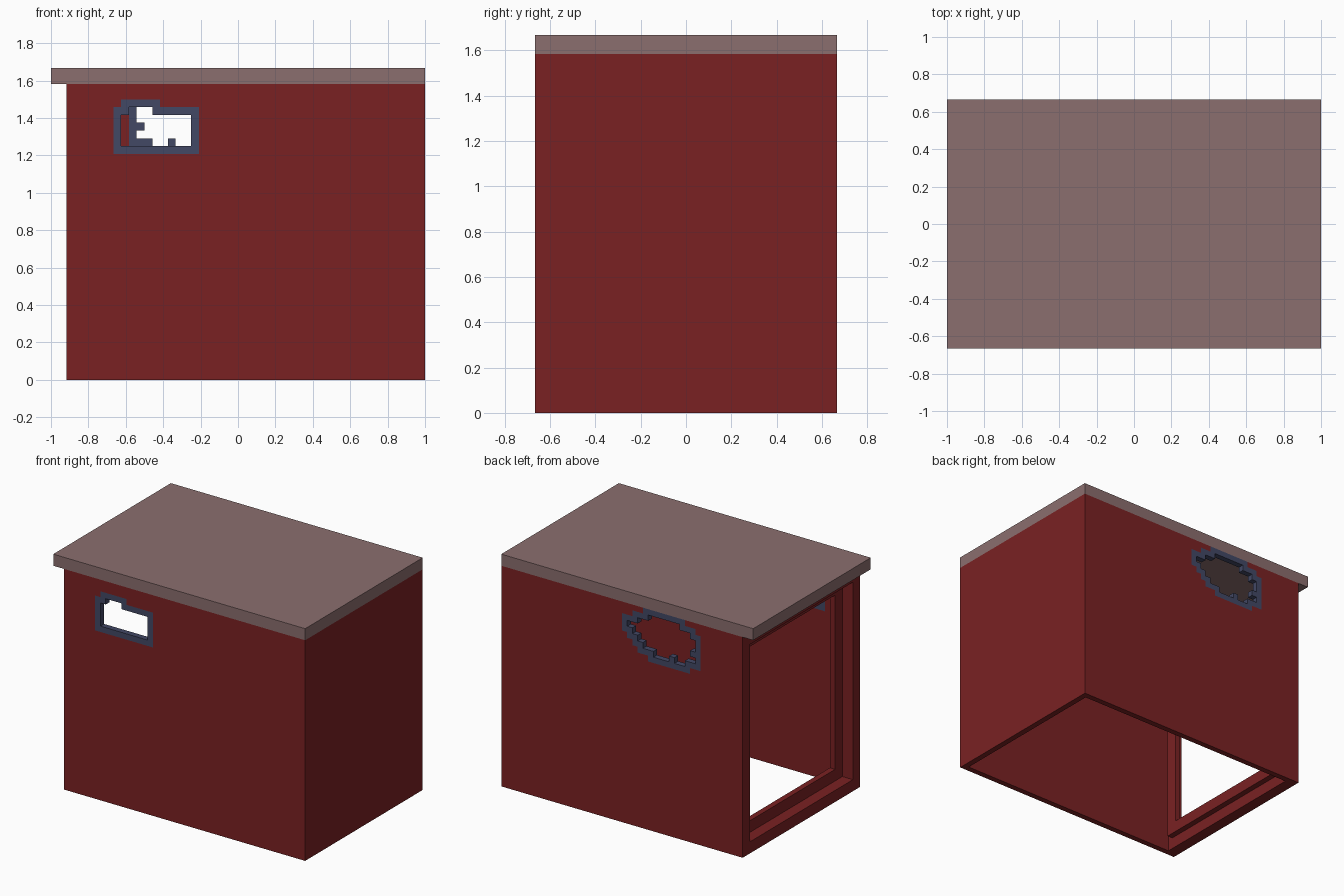
import bpy, bmesh

if "Cube" in bpy.data.objects:
    bpy.data.objects.remove(bpy.data.objects["Cube"])

U = 1 / 24  # one building block


def material(name, rgb):
    m = bpy.data.materials.new(name)
    m.diffuse_color = (*rgb, 1)
    m.use_nodes = True
    m.node_tree.nodes["Principled BSDF"].inputs["Base Color"].default_value = m.diffuse_color
    return m


RED = material("barn red", (0.195, 0.0155, 0.0165))
BLUE = material("slate blue", (0.055, 0.065, 0.130))
ROOF = material("dusty rose grey", (0.258, 0.158, 0.158))


def finish(bm, name, mats):
    bmesh.ops.remove_doubles(bm, verts=bm.verts, dist=1e-5)
    bmesh.ops.recalc_face_normals(bm, faces=bm.faces)
    me = bpy.data.meshes.new(name)
    bm.to_mesh(me)
    bm.free()
    for m in mats:
        me.materials.append(m)
    ob = bpy.data.objects.new(name, me)
    bpy.context.collection.objects.link(ob)
    return ob


def box(name, lo, hi, mat):
    bm = bmesh.new()
    bmesh.ops.create_cube(bm, size=1)
    for v in bm.verts:
        v.co = [(lo[i] + hi[i] + 2 * v.co[i] * (hi[i] - lo[i])) / 2 * U for i in range(3)]
    return finish(bm, name, [mat])


def panel(name, axis, d0, d1, aa, zz, state):
    """Slab made of grid cells; state(a, z) gives a material index or None for a hole."""
    bm = bmesh.new()

    def quad(pts, mi):
        vs = []
        for a, d, z in pts:
            vs.append(bm.verts.new((a * U, d * U, z * U) if axis == "y" else (d * U, a * U, z * U)))
        bm.faces.new(vs).material_index = mi

    na, nz = len(aa) - 1, len(zz) - 1

    def st(i, j):
        if not (0 <= i < na and 0 <= j < nz):
            return None
        return state((aa[i] + aa[i + 1]) / 2, (zz[j] + zz[j + 1]) / 2)

    for i in range(na):
        for j in range(nz):
            mi = st(i, j)
            if mi is None:
                continue
            a, b, c, e = aa[i], aa[i + 1], zz[j], zz[j + 1]
            for d in (d0, d1):
                quad([(a, d, c), (b, d, c), (b, d, e), (a, d, e)], mi)
            for di, dj, p, q in ((-1, 0, (a, c), (a, e)), (1, 0, (b, c), (b, e)),
                                 (0, -1, (a, c), (b, c)), (0, 1, (a, e), (b, e))):
                if st(i + di, j + dj) is None:
                    quad([(p[0], d0, p[1]), (q[0], d0, q[1]), (q[0], d1, q[1]), (p[0], d1, p[1])], mi)
    return finish(bm, name, [RED, BLUE])


def window_wall(name, d0, d1, x0, z0, rows):
    """Long wall with a stepped window; the blue frame is the hole grown by one block."""
    rows = rows[::-1]
    w, h = len(rows[0]), len(rows)
    hole = {(c, r) for r in range(h) for c in range(w) if rows[r][c] == "#"}
    frame = {(c + i, r + j) for c, r in hole for i in (-1, 0, 1) for j in (-1, 0, 1)} - hole

    def state(x, z):
        k = (int((x - x0) // 1), int((z - z0) // 1))
        if not (x0 < x < x0 + w and z0 < z < z0 + h):
            return 0
        return None if k in hole else 1 if k in frame else 0

    xs = sorted({-22, 24, *range(x0, x0 + w + 1)})
    zs = sorted({0, 38, *range(z0, z0 + h + 1)})
    return panel(name, "y", d0, d1, xs, zs, state)


def ring(name, x0, x1, y, z0, z1, t):
    """Rectangular door surround of thickness t."""
    return panel(name, "x", x0, x1, [-y, -y + t, y - t, y], [z0, z0 + t, z1 - t, z1],
                 lambda a, z: 0 if abs(a) > y - t or z < z0 + t or z > z1 - t else None)


# Roof slab, overhanging the open left end
box("roof", (-24, -16, 38), (24, 16, 40), ROOF)

# Front wall with the small window
window_wall("front_wall", -16, -15, -16, 29, [
    "...........",
    "..###......",
    ".#########.",
    ".#########.",
    ".#########.",
    ".#########.",
    "..........."])

# Back wall with the larger ragged window
window_wall("back_wall", 15, 16, -14, 29, [
    "...............",
    "....######.....",
    "..##########...",
    ".#############.",
    ".############..",
    "..##########...",
    ".##########....",
    "...##.###......",
    "..............."])

# Solid right wall
box("right_wall", (23, -15, 0), (24, 15, 38), RED)

# Open left end: outer surround and a narrower stepped-in surround
ring("outer_door_frame", -22, -20, 16, 0, 38, 2)
ring("inner_door_frame", -20, -19, 14, 2, 36, 2)
